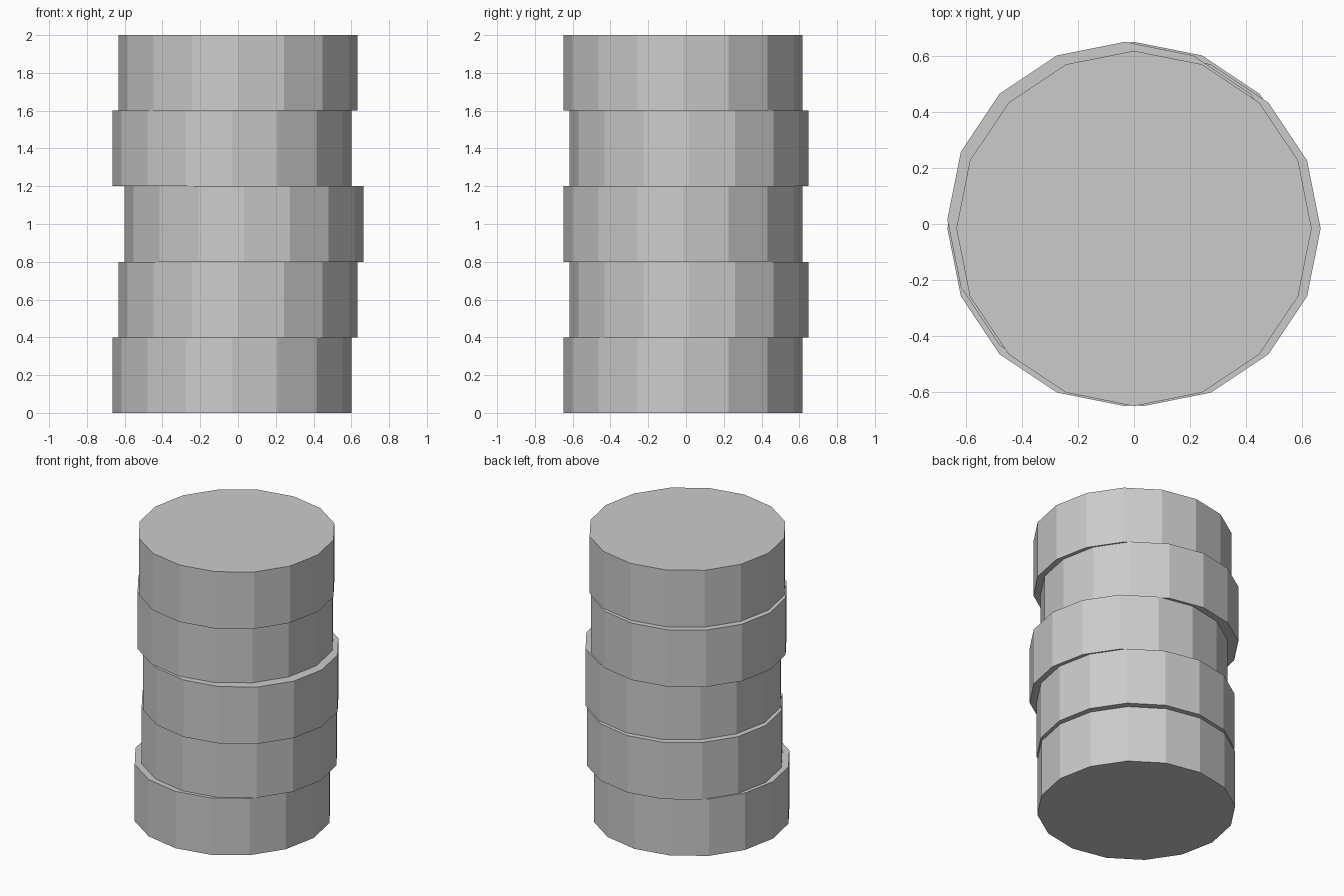
import bpy

if "Cube" in bpy.data.objects:
    bpy.data.objects.remove(bpy.data.objects["Cube"])

RADIUS = 0.633
HEIGHT = 0.4

# Slightly shifted stack of low-poly discs, bottom to top
offsets = [(-0.032, -0.016), (0.0, 0.016), (0.032, -0.016),
           (-0.032, 0.016), (0.0, -0.016)]

for i, (x, y) in enumerate(offsets):
    bpy.ops.mesh.primitive_cylinder_add(
        vertices=16, radius=RADIUS, depth=HEIGHT,
        location=(x, y, HEIGHT * (i + 0.5)))
    bpy.context.object.name = f"stacked_disc_{i + 1}"
